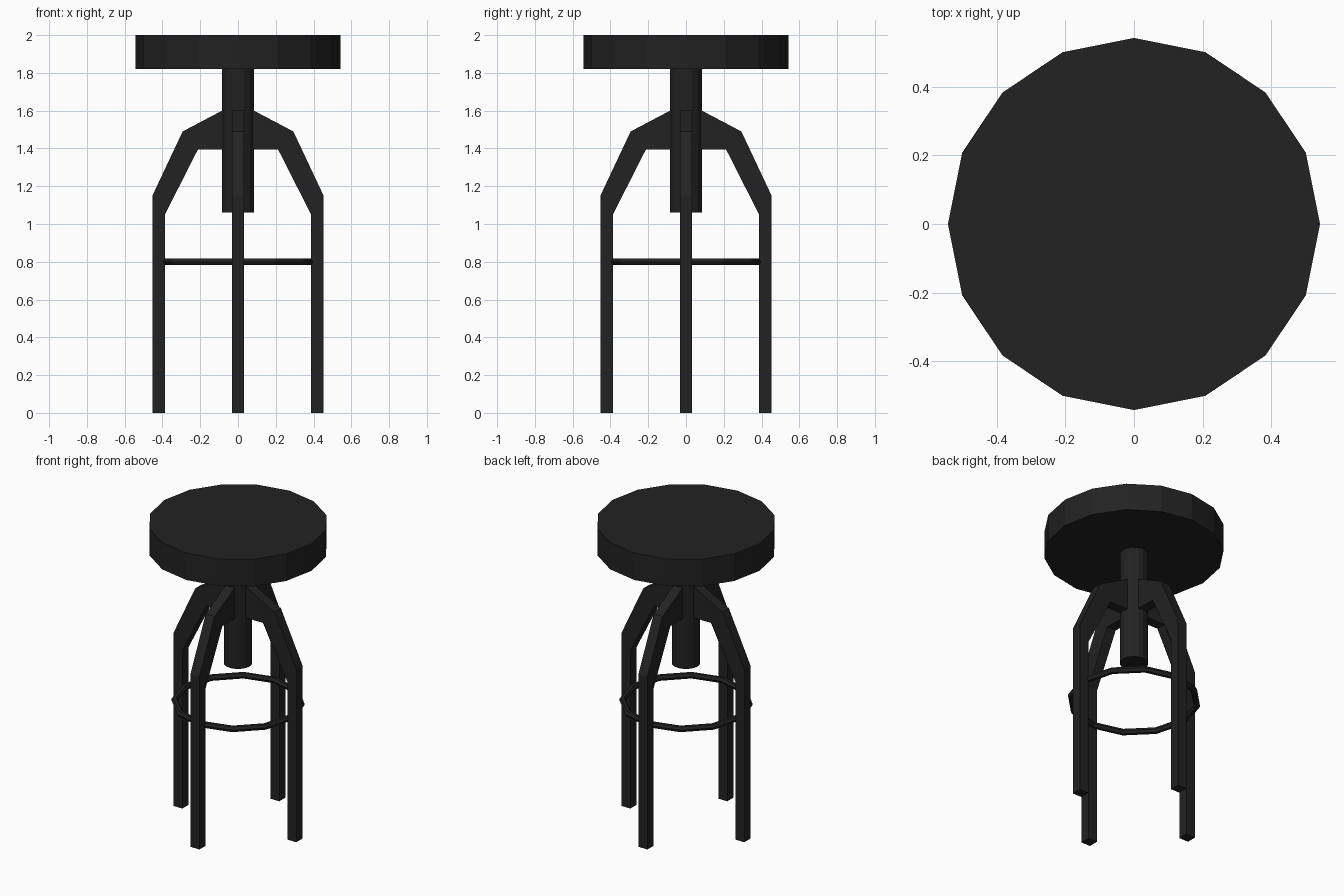
import bpy, bmesh, math
from mathutils import Matrix

if "Cube" in bpy.data.objects:
    bpy.data.objects.remove(bpy.data.objects["Cube"])

black = bpy.data.materials.new("soft black")
black.diffuse_color = (0.016, 0.016, 0.016, 1)
black.use_nodes = True
black.node_tree.nodes["Principled BSDF"].inputs["Base Color"].default_value = black.diffuse_color


def finish(bm, name):
    bmesh.ops.recalc_face_normals(bm, faces=bm.faces)
    me = bpy.data.meshes.new(name)
    bm.to_mesh(me)
    bm.free()
    me.materials.append(black)
    ob = bpy.data.objects.new(name, me)
    bpy.context.collection.objects.link(ob)
    return ob


def cylinder(name, radius, z0, z1, sides):
    bm = bmesh.new()
    bmesh.ops.create_cone(bm, cap_ends=True, segments=sides, radius1=radius, radius2=radius,
                          depth=z1 - z0, matrix=Matrix.Translation((0, 0, (z0 + z1) / 2)))
    return finish(bm, name)


# Seat and centre post
cylinder("seat", 0.543, 1.82, 2.0, 16)
cylinder("centre_post", 0.086, 1.06, 1.82, 16)

# Four bent legs: one side profile extruded and turned about the post
PROFILE = [(0.387, 0), (0.453, 0), (0.453, 1.15), (0.293, 1.49), (0.075, 1.605),
           (0.075, 1.395), (0.212, 1.395), (0.387, 1.05)]
HALF = 0.033
for i, name in enumerate(("right_leg", "back_leg", "left_leg", "front_leg")):
    bm = bmesh.new()
    face = bm.faces.new([bm.verts.new((x, -HALF, z)) for x, z in PROFILE])
    ext = bmesh.ops.extrude_face_region(bm, geom=[face])
    moved = [g for g in ext["geom"] if isinstance(g, bmesh.types.BMVert)]
    bmesh.ops.translate(bm, verts=moved, vec=(0, 2 * HALF, 0))
    bm.transform(Matrix.Rotation(i * math.pi / 2, 4, 'Z'))
    finish(bm, name)

# Foot ring: twelve-sided hoop with a six-sided section
bpy.ops.mesh.primitive_torus_add(major_segments=12, minor_segments=6, major_radius=0.385,
                                 minor_radius=0.02, location=(0, 0, 0.8))
ring = bpy.context.object
ring.name = "foot_ring"
ring.data.materials.append(black)
